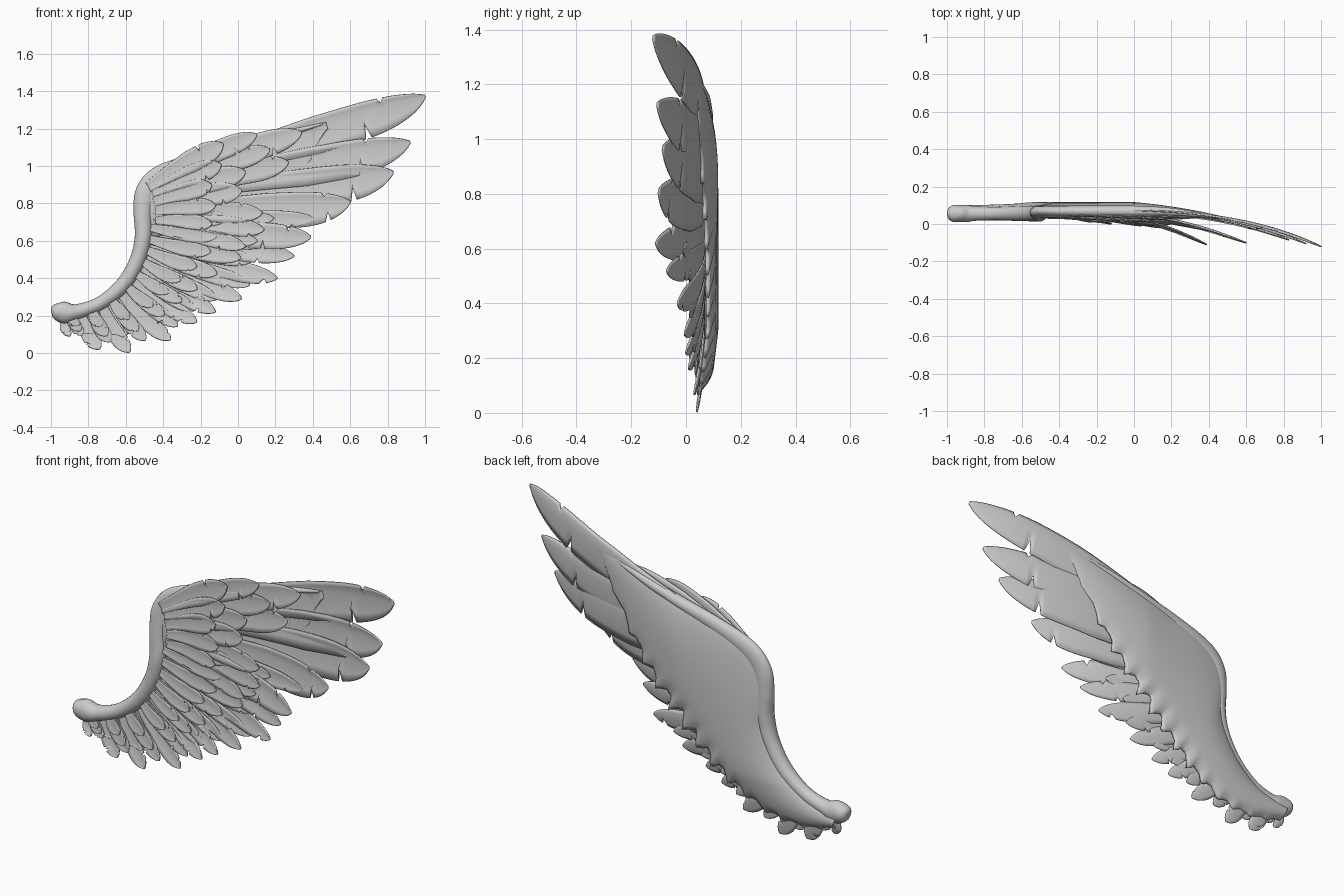
import bpy, bmesh, math, random
from mathutils import Vector

if "Cube" in bpy.data.objects:
    bpy.data.objects.remove(bpy.data.objects["Cube"])

random.seed(4)


def spline(pts, t):
    """Catmull-Rom point at t in 0..1."""
    n = len(pts) - 1
    s = min(max(t, 0), 1) * n
    i = min(int(s), n - 1)
    f = s - i
    p = [Vector(pts[min(max(k, 0), n)]) for k in (i - 1, i, i + 1, i + 2)]
    return 0.5 * (2 * p[1] + (p[2] - p[0]) * f + (2 * p[0] - 5 * p[1] + 4 * p[2] - p[3]) * f * f
                  + (3 * p[1] - p[0] - 3 * p[2] + p[3]) * f ** 3)


def back_y(x, z):
    """Depth of the wing's back surface."""
    return 0.098 - 0.19 * (max(0, x + 0.1) / 1.1) ** 2.2 - 0.12 * max(0, 0.3 - z)


def finish(bm, name, thick=0):
    bmesh.ops.recalc_face_normals(bm, faces=bm.faces)
    me = bpy.data.meshes.new(name)
    bm.to_mesh(me)
    bm.free()
    for p in me.polygons:
        p.use_smooth = True
    ob = bpy.data.objects.new(name, me)
    bpy.context.collection.objects.link(ob)
    if thick:
        mod = ob.modifiers.new("thickness", 'SOLIDIFY')
        mod.thickness = thick
        mod.offset = 0
    return ob


def skin(bm, rows, closed=False):
    n = len(rows[0])
    for a, b in zip(rows, rows[1:]):
        for j in range(n if closed else n - 1):
            k = (j + 1) % n
            bm.faces.new((a[j], a[k], b[k], b[j]))


def feather(bm, root, tip, width, y0, y1, bow=0.01, notches=1, skew=0.0, power=2.4):
    """Cambered vane with a rounded tip and torn notches; skew widens the lower vane."""
    rx, rz = root
    d = Vector((tip[0] - rx, tip[1] - rz))
    along = d.normalized()
    side = Vector((-along.y, along.x))
    n = int(32 + 40 * d.length)
    cuts = {(int(n * random.uniform(.72, .93)), random.choice((-1, 1))): random.uniform(0.4, 0.65)
            for _ in range(notches)}
    rows = []
    for i in range(n + 1):
        t = i / n
        s = max(0, (t - 0.70) / 0.30)
        w = width / 2 * min(1, 0.45 + 0.95 * t) * max(0.02, 1 - s ** 2.5) ** 0.65
        c = Vector((rx, rz)) + d * t + side * bow * math.sin(math.pi * t)
        y = y0 + (y1 - y0) * t ** power
        row = []
        for j in range(-3, 4):
            u = j / 3
            k = cuts.get((i, 1 if j > 0 else -1), 1) if j else 1
            k *= 1 - skew if j > 0 else 1 + skew
            # the vane edge slants back toward the root
            p = c + side * (u * w * k) - along * (0.12 * w * u * u)
            row.append(bm.verts.new((p.x, y - 0.10 * w * u * u + 0.06 * w * u, p.y)))
        rows.append(row)
    skin(bm, rows)


# Arm bone, running on as the flattened, tapered leading edge
arm = [(-1.0, .225, .008), (-.985, .225, .036), (-.93, .217, .058), (-.86, .222, .040),
       (-.74, .265, .036), (-.62, .36, .040), (-.54, .49, .042), (-.507, .62, .045),
       (-.508, .75, .050), (-.49, .86, .058), (-.42, .945, .055), (-.25, 1.02, .042),
       (0, 1.095, .03), (.25, 1.17, .018), (.45, 1.225, .006)]
bm = bmesh.new()
rows = []
N, M = 90, 20
for i in range(N + 1):
    t = i / N
    p = spline(arm, t)
    q = spline(arm, t + .005) - spline(arm, t - .005)
    nrm = Vector((-q.y, q.x)).normalized()
    flat = min(max((t - .48) / .2, 0), 1)
    yc = min(0.056 + .012 * flat, back_y(p.x, p.y) - 0.022)
    ry = min(p.z, .046 - .016 * flat)
    rows.append([bm.verts.new((p.x + nrm.x * p.z * math.cos(a), yc + ry * math.sin(a),
                               p.y + nrm.y * p.z * math.cos(a)))
                 for a in (2 * math.pi * j / M for j in range(M))])
skin(bm, rows, True)
bm.faces.new(rows[0])
bm.faces.new(rows[-1])
finish(bm, "arm_bone")

# Smooth back skin with a ragged trailing edge
lead = [(-.95, .21), (-.75, .26), (-.61, .38), (-.52, .58), (-.53, .82), (-.42, .97),
        (-.2, 1.05), (.1, 1.13), (.47, 1.235)]
trail = [(-.92, .13), (-.74, .08), (-.53, .09), (-.33, .18), (-.15, .30), (.0, .45),
         (.15, .62), (.30, .86), (.48, 1.20)]
bm = bmesh.new()
rows = []
for i in range(121):
    t = i / 120
    a, b = spline(lead, t), spline(trail, t)
    rag = 0.10 * abs(math.sin(t * 15 * math.pi)) + random.uniform(0, .03)
    row = []
    for j in range(17):
        v = j / 16
        p = a.lerp(b, v - rag * max(0, (v - .75) / .25))
        bulge = 0.034 * math.sin(math.pi * min(1, v * 1.03)) ** 0.7 * (1 - max(0, min(1, p.x / .5)))
        row.append(bm.verts.new((p.x, back_y(p.x, p.y) - 0.020 + bulge, p.y)))
    rows.append(row)
skin(bm, rows)
finish(bm, "back_skin", 0.012)

# Rounded flesh at the wrist, where the upper feathers take root
bm = bmesh.new()
bmesh.ops.create_uvsphere(bm, u_segments=32, v_segments=20, radius=1)
for v in bm.verts:
    v.co = Vector((-.40 + .14 * v.co.x + .05 * v.co.z, .064 + .032 * v.co.y, .81 + .19 * v.co.z))
finish(bm, "wrist_pad")

# Flight feathers: root x, z, tip x, z, width, tip depth
flight = [(-.93, .20, -.90, .09, .05, .04), (-.84, .22, -.74, .02, .085, .04),
          (-.73, .27, -.58, .004, .09, .04), (-.64, .34, -.36, .07, .09, .03),
          (-.58, .41, -.22, .165, .09, .01), (-.54, .47, -.12, .22, .09, .0),
          (-.51, .53, .02, .29, .10, -.005), (-.49, .58, .21, .40, .11, -.03),
          (-.47, .64, .30, .52, .11, -.07), (-.46, .70, .39, .62, .14, -.11),
          (-.44, .76, .60, .81, .19, -.10), (-.42, .82, .83, .97, .21, -.085),
          (-.42, .88, .92, 1.13, .20, -.105), (-.40, .95, 1.0, 1.375, .20, -.12)]
bm = bmesh.new()
for i, (rx, rz, tx, tz, w, y1) in enumerate(flight):
    big = i > 9
    feather(bm, (rx, rz), (tx, tz), w, .062 + .0013 * i, y1, bow=.004 if big else -.012,
            notches=1 if i in (11, 2) else 2, skew=.35 if big else .1, power=3.4 if i > 10 else 2.6)
finish(bm, "flight_feathers", 0.006)

# In-between and shorter feathers layered over the lower flight row
for name, reach, depth, wide in (("filler_feathers", .86, .056, .9), ("middle_coverts", .68, .046, .85),
                                 ("short_coverts", .45, .038, .75)):
    bm = bmesh.new()
    for a, b in zip(flight[:10], flight[1:11]):
        m = [(p + q) / 2 for p, q in zip(a, b)]
        r = reach * random.uniform(.85, 1.08)
        tip = (m[0] + (m[2] - m[0]) * r, m[1] + (m[3] - m[1]) * r)
        feather(bm, m[:2], tip, min(m[4], .11) * wide, depth, depth + (m[5] - depth) * r * r * .7,
                bow=-.01)
    finish(bm, name, 0.005)

# Upper coverts: root x, z, tip x, z, width, tip depth
coverts = [(-.42, .93, .34, 1.18, .14, .035), (-.42, .88, .27, 1.02, .14, .03),
           (-.42, .91, .17, 1.09, .12, .025), (-.46, .92, .10, 1.17, .11, .03),
           (-.43, .84, .04, .97, .12, .015), (-.43, .80, .02, .87, .12, .01),
           (-.43, .75, .13, .75, .11, -.01), (-.43, .71, .14, .66, .10, -.02),
           (-.44, .67, .04, .57, .09, -.01), (-.48, .89, -.08, 1.12, .12, .02),
           (-.46, .86, -.09, 1.01, .11, .015), (-.45, .81, -.14, .90, .10, .01),
           (-.44, .76, -.12, .79, .09, .005), (-.44, .71, -.14, .69, .08, .005)]
bm = bmesh.new()
for i, (rx, rz, tx, tz, w, y1) in enumerate(coverts):
    feather(bm, (rx, rz), (tx, tz), w, .050 - .0013 * i, y1, bow=.01, skew=.1)
finish(bm, "upper_coverts", 0.005)
